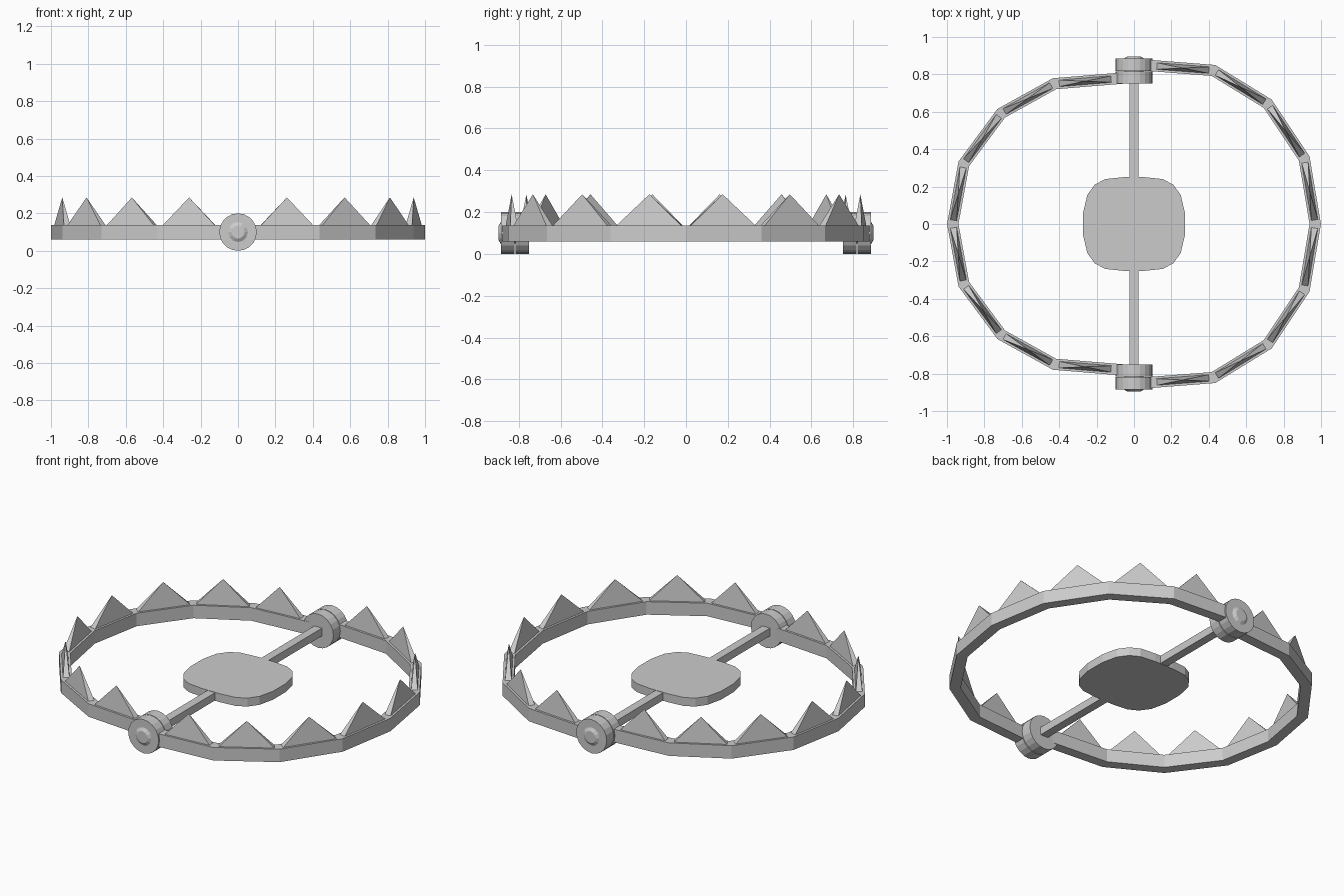
import bpy, bmesh, math
from mathutils import Vector, Matrix

if "Cube" in bpy.data.objects:
    bpy.data.objects.remove(bpy.data.objects["Cube"])


def make(name, bm):
    bmesh.ops.recalc_face_normals(bm, faces=bm.faces)
    me = bpy.data.meshes.new(name)
    bm.to_mesh(me)
    bm.free()
    ob = bpy.data.objects.new(name, me)
    bpy.context.collection.objects.link(ob)
    return ob


def full_path(half):
    # mirror the quarter path across y = 0
    return [Vector(p) for p in half] + [Vector((x, -y)) for x, y in reversed(half[:-1])]


def jaw(name, half, side):
    pts = full_path(half)
    w, z0, z1 = 0.03, 0.06, 0.137
    bm = bmesh.new()
    rings = []
    for i, p in enumerate(pts):
        # mitred offset at each corner
        a = (p - pts[i - 1]).normalized() if i > 0 else None
        b = (pts[i + 1] - p).normalized() if i < len(pts) - 1 else None
        a, b = a or b, b or a
        t = (a + b).normalized()
        n = Vector((-t.y, t.x)) * (w / t.dot(a))
        rings.append([bm.verts.new((side * q.x, q.y, z)) for q, z in
                      ((p + n, z0), (p - n, z0), (p - n, z1), (p + n, z1))])
    for r, s in zip(rings, rings[1:]):
        for k in range(4):
            bm.faces.new((r[k], r[(k + 1) % 4], s[(k + 1) % 4], s[k]))
    bm.faces.new(rings[0])
    bm.faces.new(rings[-1])
    make(name + "_bar", bm)

    # one thin pyramid tooth on each straight segment
    bm = bmesh.new()
    last = len(pts) - 2
    for i in range(len(pts) - 1):
        p, q = pts[i], pts[i + 1]
        a = p.lerp(q, 0.28 if i == 0 else 0.05)
        b = p.lerp(q, 0.72 if i == last else 0.95)
        d = (q - p).normalized()
        n = Vector((-d.y, d.x)) * 0.018
        m = (a + b) / 2
        base = [bm.verts.new((side * c.x, c.y, z1 - 0.004)) for c in (a + n, b + n, b - n, a - n)]
        tip = bm.verts.new((side * m.x, m.y, 0.285))
        bm.faces.new(base)
        for k in range(4):
            bm.faces.new((base[k], base[(k + 1) % 4], tip))
    make(name + "_teeth", bm)


def disc(name, y0, y1, r0, r1, sides):
    # cylinder or tapered disc along y at pivot height
    bm = bmesh.new()
    bmesh.ops.create_cone(bm, cap_ends=True, segments=sides, radius1=r0, radius2=r1,
                          depth=abs(y1 - y0))
    rot = Matrix.Rotation(-math.pi / 2 if y1 > y0 else math.pi / 2, 4, 'X')
    bm.transform(Matrix.Translation((0, (y0 + y1) / 2, 0.1)) @ rot)
    make(name, bm)


# Jaws: the right one is the wider of the two
jaw("right_jaw", [(0, 0.854), (0.425, 0.821), (0.715, 0.643), (0.91, 0.35), (0.969, 0)], 1)
jaw("left_jaw", [(0, 0.785), (0.425, 0.75), (0.71, 0.592), (0.91, 0.322), (0.969, 0)], -1)

# Hinges: two stacked discs and a bolt head at each end
for s, end in ((-1, "front"), (1, "back")):
    disc(end + "_inner_hinge", s * 0.75, s * 0.815, 0.1, 0.1, 20)
    disc(end + "_outer_hinge", s * 0.819, s * 0.885, 0.1, 0.1, 20)
    disc(end + "_hinge_pin", s * 0.76, s * 0.886, 0.05, 0.05, 12)
    disc(end + "_bolt_head", s * 0.884, s * 0.896, 0.055, 0.035, 12)

# Cross rod
bm = bmesh.new()
bmesh.ops.create_cube(bm, size=1)
bm.transform(Matrix.Translation((0, 0, 0.1)) @ Matrix.Diagonal((0.05, 1.52, 0.046, 1)))
make("cross_rod", bm)

# Trigger plate: rounded square outline
bm = bmesh.new()
quarter = [(0.272, 0.06), (0.25, 0.155), (0.21, 0.21), (0.155, 0.24), (0.06, 0.25)]
outline = quarter + [(-x, y) for x, y in reversed(quarter)]
outline += [(-x, -y) for x, y in outline]
face = bm.faces.new([bm.verts.new((x, y, 0.075)) for x, y in outline])
top = bmesh.ops.extrude_face_region(bm, geom=[face], use_keep_orig=True)
bmesh.ops.translate(bm, vec=(0, 0, 0.05),
                    verts=[v for v in top["geom"] if isinstance(v, bmesh.types.BMVert)])
make("trigger_plate", bm)
